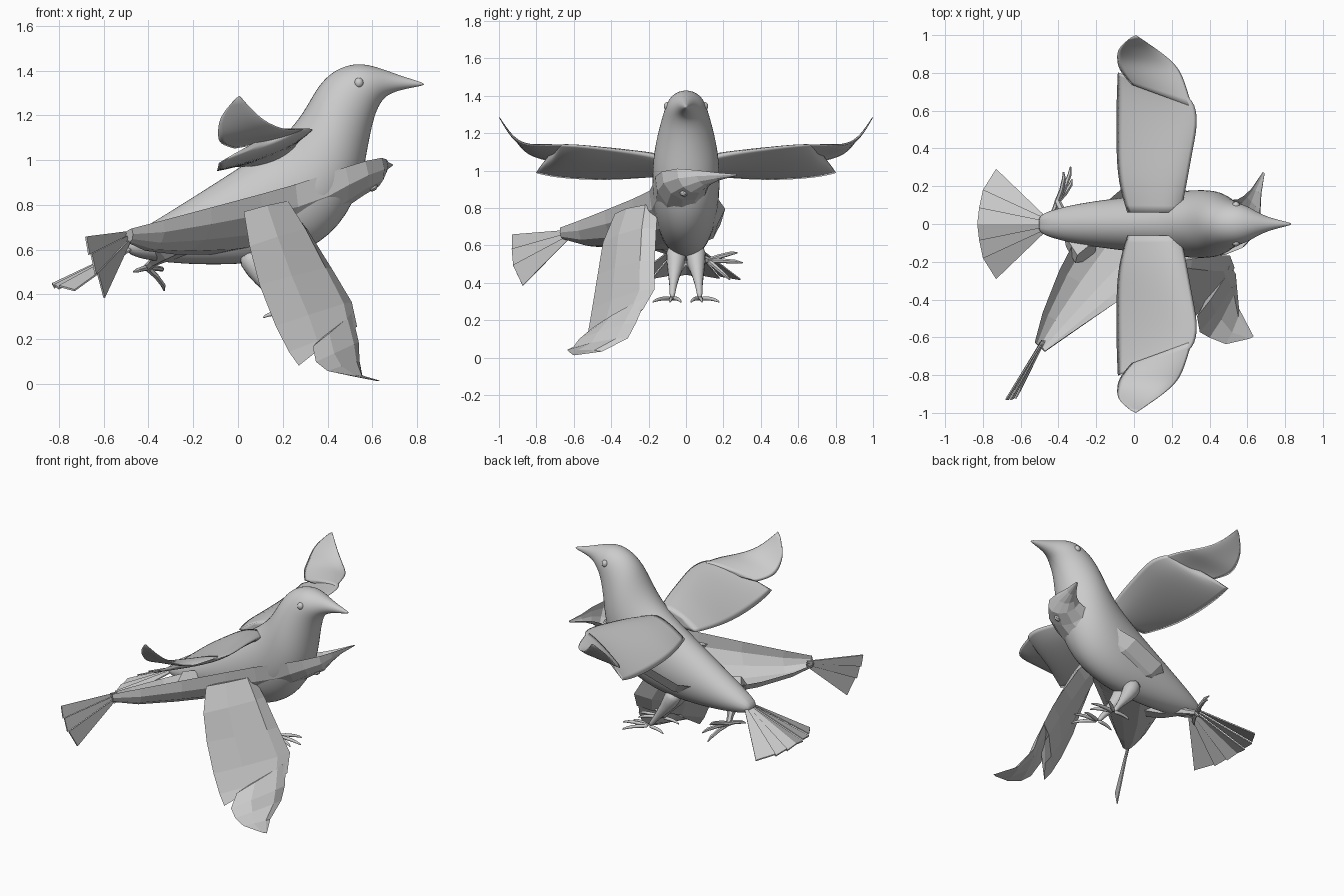
import bpy, bmesh, math
from mathutils import Vector, Matrix

if "Cube" in bpy.data.objects:
    bpy.data.objects.remove(bpy.data.objects["Cube"])

# Placement of the loose low-poly half bird: main bird frame -> tilted frame
def frame(e1, e2):
    e1 = Vector(e1).normalized()
    e2 = Vector(e2)
    e2 = (e2 - e1 * e2.dot(e1)).normalized()
    return Matrix((e1, e2, e1.cross(e2))).transposed()

BASE = Vector((-.5, 0, .6))
ROT = frame((.778, .595, .196), (.527, -.792, .313)) @ frame((.875, 0, .487), (-.487, 0, .875)).transposed()
PLACE = Matrix.Translation(Vector((-.5, -.64, .68)) - ROT @ BASE) @ ROT.to_4x4()
# The loose tail is lifted about its root
LIFT = (Matrix.Translation(BASE) @ Matrix.Rotation(.31, 4, 'Y')
        @ Matrix.Scale(.94, 4) @ Matrix.Translation(-BASE))

def loft(bm, rings, closed=True, crease=()):
    vr = [[bm.verts.new(p) for p in r] for r in rings]
    n = len(vr[0])
    for a, b in zip(vr, vr[1:]):
        for i in range(n if closed else n - 1):
            j = (i + 1) % n
            bm.faces.new((a[i], a[j], b[j], b[i]))
    caps = [bm.faces.new(vr[0][::-1]), bm.faces.new(vr[-1])]
    if crease:
        layer = bm.edges.layers.float.get("crease_edge") or bm.edges.layers.float.new("crease_edge")
        for a, b in zip(vr, vr[1:]):
            for i in crease:
                bm.edges.get((a[i], b[i]))[layer] = .75
        for f in caps:
            for e in f.edges:
                e[layer] = 1

def tube(bm, path, sides=6):
    pts = [Vector(p[:3]) for p in path]
    rings = []
    for i, p in enumerate(path):
        d = (pts[min(i + 1, len(pts) - 1)] - pts[max(i - 1, 0)]).normalized()
        a = d.cross(Vector((0.1, 1, 0.1))).normalized()
        b = d.cross(a)
        rings.append([pts[i] + p[3] * (math.cos(t) * a + math.sin(t) * b)
                      for t in (2 * math.pi * k / sides for k in range(sides))])
    loft(bm, rings)

def finish(name, bm, levels, place=PLACE):
    """Main mirrored smooth part plus its faceted one-sided tilted copy."""
    bmesh.ops.recalc_face_normals(bm, faces=bm.faces[:])
    me = bpy.data.meshes.new(name)
    bm.to_mesh(me)
    bm.free()
    low = bpy.data.objects.new("lowpoly_" + name, me.copy())
    low.matrix_world = place
    bpy.context.collection.objects.link(low)
    ob = bpy.data.objects.new(name, me)
    bpy.context.collection.objects.link(ob)
    m = ob.modifiers.new("mirror", 'MIRROR')
    m.use_axis = (False, True, False)
    if levels:
        s = ob.modifiers.new("smooth", 'SUBSURF')
        s.levels = s.render_levels = levels
        for p in me.polygons:
            p.use_smooth = True

# Body, head and beak: half rings from back line to belly line
stations = [(-.52, .64, -.50, .57, .05), (-.37, .73, -.34, .54, .10), (-.15, .87, -.10, .525, .135),
            (.08, 1.02, .20, .54, .165), (.23, 1.13, .43, .65, .185), (.31, 1.25, .55, .86, .18),
            (.355, 1.335, .58, 1.05, .15), (.425, 1.405, .61, 1.20, .12), (.53, 1.44, .645, 1.27, .10),
            (.63, 1.415, .68, 1.295, .06), (.73, 1.375, .73, 1.315, .03), (.835, 1.345, .835, 1.333, .005)]
bm = bmesh.new()
rings = []
for tx, tz, bx, bz, w in stations:
    c = Vector(((tx + bx) / 2, 0, (tz + bz) / 2))
    h = Vector(((tx - bx) / 2, 0, (tz - bz) / 2)) * 1.02
    ring = [c + h * math.cos(math.pi * k / 6) - Vector((0, w * 1.03 * math.sin(math.pi * k / 6), 0))
            for k in range(7)]
    ring[0].y = ring[-1].y = 0
    rings.append(ring)
loft(bm, rings, closed=False)
finish("body", bm, 2)

# Wings: inner panel and upturned tip, sections as leading edge, trailing edge, thickness
def wing(bm, sections):
    rings = []
    for le, te, t in sections:
        le, te = Vector(le), Vector(te)
        up = Vector((0, 0, t / 2))
        a, b = le.lerp(te, .2), le.lerp(te, .65)
        rings.append([le, a + up * 1.2, b + up, te, b - up * .7, a - up])
    loft(bm, rings, crease=(0, 3))

bm = bmesh.new()
wing(bm, [((.25, -.06, 1.05), (-.04, -.06, .97), .09),
          ((.28, -.20, 1.09), (-.09, -.22, .96), .085),
          ((.315, -.40, 1.12), (-.10, -.40, .945), .075),
          ((.35, -.57, 1.14), (-.10, -.60, .95), .065),
          ((.30, -.69, 1.145), (-.095, -.73, .965), .05),
          ((.21, -.68, 1.13), (-.09, -.805, .985), .025)])
finish("wing", bm, 2)
bm = bmesh.new()
wing(bm, [((.31, -.62, 1.14), (-.02, -.74, 1.05), .03),
          ((.27, -.76, 1.14), (-.09, -.82, 1.07), .035),
          ((.23, -.845, 1.13), (-.095, -.88, 1.11), .03),
          ((.11, -.935, 1.17), (-.09, -.93, 1.19), .02),
          ((.01, -1.0, 1.285), (-.02, -.985, 1.265), .008)])
finish("wing_tip", bm, 2)

# Tail fan: overlapping flat feathers
bm = bmesh.new()
fan = [(-.83, 0, .435), (-.82, -.085, .43), (-.80, -.18, .425), (-.73, -.292, .418)]
for k in range(3):
    rings = []
    for a, b in (((-.47, -.014 * k, .605), (-.47, -.014 * (k + 1), .605)), (fan[k], fan[k + 1])):
        a, b = Vector(a), Vector(b)
        d = Vector((0, 0, .004))
        lift = Vector((0, 0, .012))
        rings.append([a + lift + d, b + d, b - d, a + lift - d])
    loft(bm, rings)
finish("tail", bm, 0, PLACE @ LIFT)

# Legs with three front toes and one hind toe
bm = bmesh.new()
tube(bm, [(.04, -.05, .60, .075), (.08, -.055, .51, .06), (.14, -.065, .43, .035),
          (.185, -.07, .37, .02), (.225, -.075, .315, .018)])
for tx, ty in ((.42, -.085), (.36, -.18), (.38, -.025), (.11, -.085)):
    s, e = Vector((.225, -.075, .315)), Vector((tx, ty, .295))
    m1, m2 = s.lerp(e, .4), s.lerp(e, .8)
    tube(bm, [(*s, .015), (m1.x, m1.y, .318, .013), (m2.x, m2.y, .31, .011), (*e, .004)])
finish("leg", bm, 1)

# Eyes
bm = bmesh.new()
bmesh.ops.create_uvsphere(bm, u_segments=8, v_segments=6, radius=.024,
                          matrix=Matrix.Translation((.54, -.098, 1.345)))
finish("eye", bm, 1)
